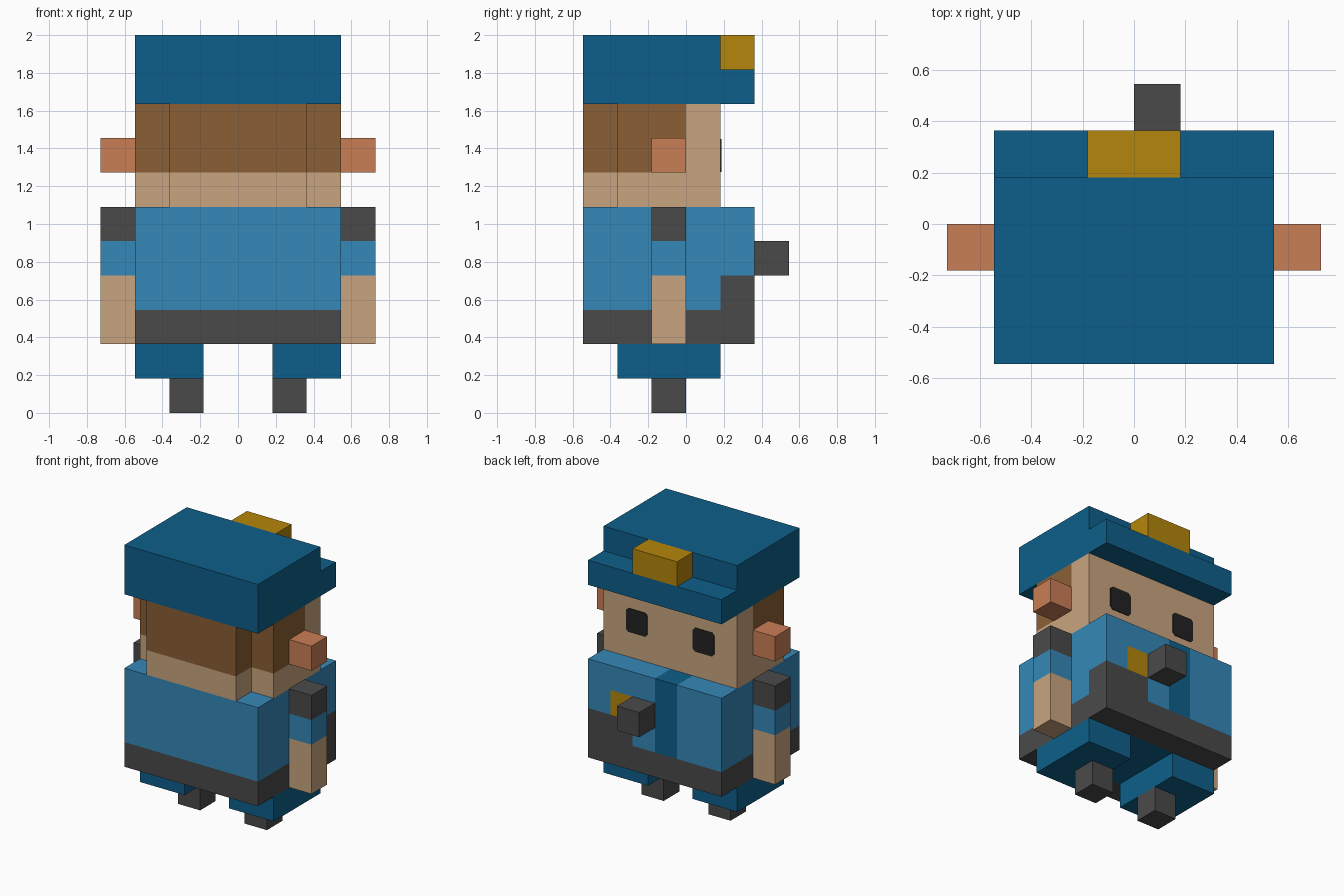
import bpy, bmesh
from mathutils import Vector

if "Cube" in bpy.data.objects:
    bpy.data.objects.remove(bpy.data.objects["Cube"])

U = 2 / 11  # one block of the model; all sizes below are in blocks


def material(name, hexa):
    lin = []
    for i in (0, 2, 4):
        c = int(hexa[i:i + 2], 16) / 255
        lin.append(c / 12.92 if c <= 0.04045 else ((c + 0.055) / 1.055) ** 2.4)
    m = bpy.data.materials.new(name)
    m.diffuse_color = (*lin, 1)
    m.use_nodes = True
    m.node_tree.nodes["Principled BSDF"].inputs["Base Color"].default_value = m.diffuse_color
    return m


NAVY, BLUE, GREY, SKIN, HAIR, EAR, GOLD, BLACK = MATS = [
    material(n, h) for n, h in (
        ("navy blue", "0D5F8A"), ("shirt blue", "3588B8"), ("dark grey", "4A4A4A"),
        ("skin", "C9A57F"), ("hair brown", "8B5F35"), ("ear pink", "C97E56"),
        ("gold", "B4860B"), ("black", "222222"))]


def prism(name, pts, axis, lo, hi, color, cuts=(), rule=None):
    """Extrude a profile along an axis, cut it on planes, colour faces by rule(centre, normal)."""
    def place(p, t):
        v = list(p)
        v.insert(axis, t)
        return Vector(v) * U
    bm = bmesh.new()
    a = [bm.verts.new(place(p, lo)) for p in pts]
    b = [bm.verts.new(place(p, hi)) for p in pts]
    bm.faces.new(a)
    bm.faces.new(b[::-1])
    for i in range(len(pts)):
        j = (i + 1) % len(pts)
        bm.faces.new((a[i], a[j], b[j], b[i]))
    for ax, t in cuts:
        n = Vector((0, 0, 0))
        n[ax] = 1
        bmesh.ops.bisect_plane(bm, geom=bm.verts[:] + bm.edges[:] + bm.faces[:],
                               plane_co=n * t * U, plane_no=n, dist=1e-5)
    bmesh.ops.recalc_face_normals(bm, faces=bm.faces[:])
    bm.normal_update()
    me = bpy.data.meshes.new(name)
    used = []
    for f in bm.faces:
        m = rule(f.calc_center_median() / U, f.normal) if rule else color
        if m not in used:
            used.append(m)
            me.materials.append(m)
        f.material_index = used.index(m)
    bm.to_mesh(me)
    bm.free()
    ob = bpy.data.objects.new(name, me)
    bpy.context.collection.objects.link(ob)
    return ob


def box(name, x, y, z, color, cuts=(), rule=None):
    pts = [(x[0], y[0]), (x[1], y[0]), (x[1], y[1]), (x[0], y[1])]
    return prism(name, pts, 2, z[0], z[1], color, cuts, rule)


# Body: shirt, belt, pouch, badge and tie
def body_rule(c, n):
    p = c - n * 0.1  # sample just inside the face
    if n.z < -0.5:
        return NAVY if abs(p.x) < 1 and -2 < p.y < 1 else GREY
    if p.z < 3 or (p.x > 1 and p.y > 1 and p.z < 4):
        return GREY
    if p.y > 1 and -1 < p.x < 0:
        return NAVY
    if n.y > 0.5 and 1 < p.x < 2 and 4 < p.z < 5:
        return GOLD
    return BLUE


box("body", (-3, 3), (-3, 2), (2, 6), BLUE,
    [(0, -1), (0, 0), (0, 1), (0, 2), (1, -2), (1, 1), (2, 3), (2, 4), (2, 5)], body_rule)
box("chest_radio", (0, 1), (2, 3), (4, 5), GREY)

# Head with notched rear corners and hair
head = [(-2, -3), (2, -3), (2, -2), (3, -2), (3, 1), (-3, 1), (-3, -2), (-2, -2)]
prism("head", head, 2, 6, 9, SKIN, [(1, 0), (2, 7)],
      lambda c, n: HAIR if c.y < -0.01 and c.z > 7 else SKIN)

# Cap with brim and badge
prism("cap", [(-3, 9), (2, 9), (2, 10), (1, 10), (1, 11), (-3, 11)], 0, -3, 3, NAVY)
box("cap_badge", (-1, 1), (1, 2), (10, 11), GOLD)

# Paired parts
for side, s in (("right", 1), ("left", -1)):
    def span(a, b):
        return sorted((s * a, s * b))
    box(side + "_ear", span(3, 4), (-1, 0), (7, 8), EAR)
    box(side + "_arm", span(3, 4), (-1, 0), (2, 6), SKIN, [(2, 4), (2, 5)],
        lambda c, n: SKIN if c.z < 4 else BLUE if c.z < 5 else GREY)
    box(side + "_leg", span(1, 3), (-2, 1), (1, 2), NAVY)
    box(side + "_foot", span(1, 2), (-1, 0), (0, 1), GREY)
    # Eye plate with clipped corners
    e, k = 0.48, 0.38
    eye = [(e, k), (k, e), (-k, e), (-e, k), (-e, -k), (-k, -e), (k, -e), (e, -k)]
    prism(side + "_eye", [(s * 1.5 + x, 7.5 + z) for x, z in eye], 1, 1, 1.03, BLACK)
